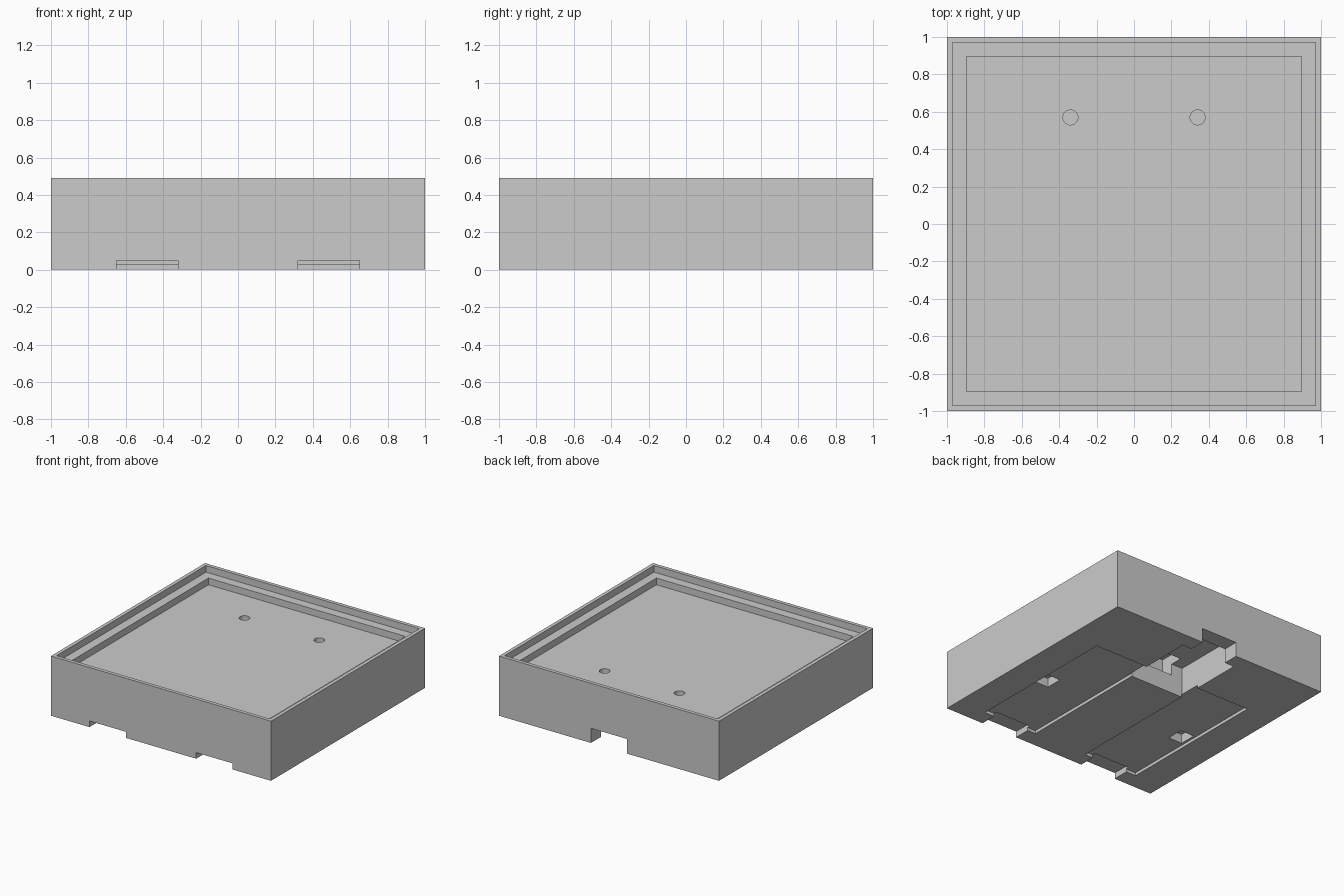
import bpy

old = bpy.data.objects.get("Cube")
if old:
    bpy.data.objects.remove(old, do_unlink=True)

HEIGHT = 0.49

grey = bpy.data.materials.new("plain_grey")
grey.use_nodes = True
grey.diffuse_color = (0.6, 0.6, 0.6, 1)
grey.node_tree.nodes["Principled BSDF"].inputs["Base Color"].default_value = (0.6, 0.6, 0.6, 1)


def block(name, x, y, z):
    """Box from (low, high) ranges on each axis."""
    ranges = (x, y, z)
    bpy.ops.mesh.primitive_cube_add(size=1, location=[sum(r) / 2 for r in ranges])
    obj = bpy.context.object
    obj.name = name
    obj.scale = [r[1] - r[0] for r in ranges]
    bpy.ops.object.transform_apply(location=True, rotation=False, scale=True)
    obj.data.materials.append(grey)
    return obj


def carve(body, cutter):
    """Subtract the cutter from the body and discard it."""
    cutter.hide_render = True
    mod = body.modifiers.new(cutter.name, "BOOLEAN")
    mod.operation = "DIFFERENCE"
    mod.solver = "EXACT"
    mod.object = cutter
    bpy.ops.object.select_all(action="DESELECT")
    body.select_set(True)
    bpy.context.view_layer.objects.active = body
    bpy.ops.object.modifier_apply(modifier=mod.name)
    bpy.data.objects.remove(cutter, do_unlink=True)


body = block("square_base", (-1, 1), (-1, 1), (0, HEIGHT))

# Stepped tray in the top: thin lip, ledge, then recessed floor
for name, half, floor in (("lip_recess", 0.97, 0.435), ("tray_recess", 0.895, 0.38)):
    carve(body, block(name, (-half, half), (-half, half), (floor, 0.6)))

# Mirrored features
for side in (-1, 1):
    def span(a, b):
        return sorted((side * a, side * b))

    # Shallow underside pocket, its front opening and the small slot in its ceiling
    carve(body, block("pocket", span(0.245, 0.74), (-0.865, 0.445), (-0.1, 0.025)))
    carve(body, block("front_opening", span(0.32, 0.65), (-1.1, -0.84), (-0.1, 0.05)))
    carve(body, block("pocket_slot", span(0.595, 0.72), (-0.3, -0.16), (-0.1, 0.1)))

    # Round hole in the tray floor
    bpy.ops.mesh.primitive_cylinder_add(vertices=32, radius=0.04, depth=0.3,
                                        location=(side * 0.34, 0.57, 0.38))
    hole = bpy.context.object
    hole.name = "tray_hole"
    hole.data.materials.append(grey)
    carve(body, hole)

# Deep central cavity underneath, with its rear outlet and inner upper slot
carve(body, block("cavity", (-0.25, 0.25), (0.266, 0.87), (-0.1, 0.25)))
carve(body, block("rear_outlet", (-0.164, 0.164), (0.8, 1.1), (-0.1, 0.12)))
carve(body, block("inner_slot", (-0.147, 0.147), (0.16, 0.37), (0.156, 0.333)))

body.select_set(True)
bpy.context.view_layer.objects.active = body
bpy.ops.object.shade_smooth_by_angle(angle=0.5)
